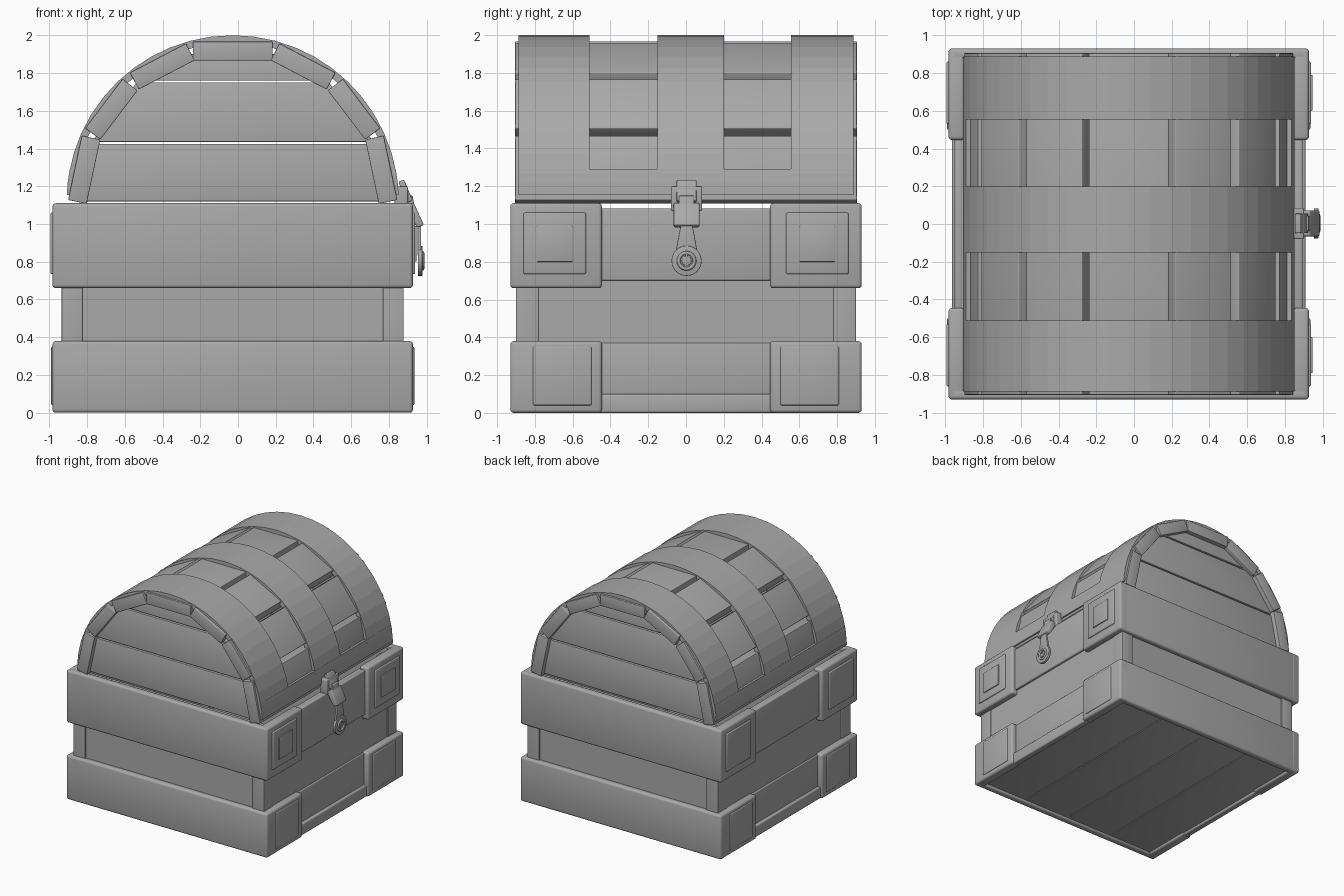
import bpy, bmesh, math
from mathutils import Matrix

cube = bpy.data.objects.get("Cube")
if cube:
    bpy.data.objects.remove(cube, do_unlink=True)

grey = bpy.data.materials.new("plain_grey")
grey.use_nodes = True
COLOUR = (0.4, 0.4, 0.4, 1)
grey.diffuse_color = COLOUR
grey.node_tree.nodes["Principled BSDF"].inputs["Base Color"].default_value = COLOUR

CX = -0.028        # middle of the chest body in x
LID_Z = 1.12       # height of the lid's arc centre
SIDES = (-1, 1)


def finish(name, bm, bevel=0.0, smooth=True):
    bmesh.ops.recalc_face_normals(bm, faces=bm.faces)
    if bevel:
        bmesh.ops.bevel(bm, geom=bm.edges[:], offset=bevel, segments=3,
                        profile=0.5, affect='EDGES', clamp_overlap=True)
    mesh = bpy.data.meshes.new(name)
    bm.to_mesh(mesh)
    bm.free()
    mesh.materials.append(grey)
    obj = bpy.data.objects.new(name, mesh)
    bpy.context.collection.objects.link(obj)
    if smooth:
        bpy.ops.object.select_all(action='DESELECT')
        obj.select_set(True)
        bpy.context.view_layer.objects.active = obj
        bpy.ops.object.shade_smooth_by_angle(angle=math.radians(35))
    return obj


def prism(name, points, lo, hi, axis='y', bevel=0.0, smooth=True):
    """Extrude a profile along x or y; the profile's second value is z."""
    bm = bmesh.new()
    place = (lambda u, v, w: (u, w, v)) if axis == 'y' else (lambda u, v, w: (w, u, v))
    a = [bm.verts.new(place(u, v, lo)) for u, v in points]
    b = [bm.verts.new(place(u, v, hi)) for u, v in points]
    bm.faces.new(a)
    bm.faces.new(b)
    for i in range(len(a)):
        j = (i + 1) % len(a)
        bm.faces.new((a[i], a[j], b[j], b[i]))
    return finish(name, bm, bevel, smooth)


def box(name, x, y, z, bevel=0.0):
    x0, x1 = sorted(x)
    y0, y1 = sorted(y)
    return prism(name, [(x0, z[0]), (x1, z[0]), (x1, z[1]), (x0, z[1])],
                 y0, y1, 'y', bevel)


def side(s, inner, outer):
    return (CX + s * inner, CX + s * outer)


def polar(r, degrees):
    a = math.radians(degrees)
    return (CX + r * math.cos(a), LID_Z + r * math.sin(a))


def arch(name, y0, y1, r0, r1, start, end, steps):
    angles = [start + (end - start) * i / steps for i in range(steps + 1)]
    points = [polar(r1, a) for a in angles] + [polar(r0, a) for a in reversed(angles)]
    return prism(name, points, y0, y1, smooth=False)


# Body walls, floor boards and corner posts
for s in SIDES:
    box("body_side_wall", side(s, 0.86, 0.9), (-0.88, 0.88), (0.02, 1.08))
    box("body_end_wall", (CX - 0.9, CX + 0.9), (s * 0.845, s * 0.885), (0.02, 1.1))
    for t in SIDES:
        box("corner_post", side(s, 0.795, 0.906), (t * 0.78, t * 0.9), (0.03, 1.05), 0.006)
for i in range(4):
    x = CX - 0.9 + i * 0.45
    box("floor_board", (x + 0.003, x + 0.447), (-0.88, 0.88), (0.02, 0.07), 0.004)

# Thick wraparound bands at both ends, with corner brackets
for level, z in (("lower", (0.0, 0.38)), ("upper", (0.66, 1.11))):
    for t in SIDES:
        box(level + "_end_band", (CX - 0.945, CX + 0.945), (t * 0.87, t * 0.93), z, 0.018)
        for s in SIDES:
            box(level + "_corner_bracket", side(s, 0.87, 0.955),
                (t * 0.445, t * 0.93), z, 0.018)

# Rails and panels between the brackets
for s in SIDES:
    box("lower_rail", side(s, 0.88, 0.937), (-0.47, 0.47), (0.0, 0.1), 0.012)
    box("lower_panel", side(s, 0.88, 0.912), (-0.46, 0.46), (0.08, 0.37), 0.006)
    box("upper_panel", side(s, 0.88, 0.922), (-0.46, 0.46), (0.7, 1.082), 0.01)

# Raised plates on the brackets
for s in SIDES:
    for t in SIDES:
        box("lower_plate", side(s, 0.94, 0.962), (t * 0.5, t * 0.81), (0.04, 0.35), 0.007)
        box("upper_plate", side(s, 0.94, 0.966), (t * 0.53, t * 0.86), (0.735, 1.06), 0.008)
        if s > 0:
            box("upper_stud", side(s, 0.955, 0.974), (t * 0.6, t * 0.79), (0.8, 0.99), 0.005)

# Lid: flat planks following the arc
R = 0.872
for a, b in ((0.5, 23.5), (26.4, 48), (51.4, 73.5), (76, 104),
             (106.5, 128.6), (132, 153.6), (156.5, 179.5)):
    mid = math.radians((a + b) / 2)
    dx, dz = -0.1 * math.cos(mid), -0.1 * math.sin(mid)
    p, q = polar(R, a), polar(R, b)
    prism("lid_plank", [p, q, (q[0] + dx, q[1] + dz), (p[0] + dx, p[1] + dz)],
          -0.905, 0.905, bevel=0.005)

# Lid: three curved straps and the lengthwise rails at the rim
for y0, y1 in ((-0.887, -0.51), (-0.15, 0.2), (0.555, 0.887)):
    arch("lid_strap", y0, y1, 0.84, 0.88, 2.25, 177.75, 24)
arch("lid_rim_rail", -0.885, 0.885, 0.84, 0.88, 2.25, 11.2, 2)
arch("lid_rim_rail", -0.885, 0.885, 0.84, 0.88, 168.8, 177.75, 2)

# Lid: horizontal boards closing each end
for t in SIDES:
    for h0, h1 in ((0.0, 0.305), (0.315, 0.63), (0.64, 0.78)):
        w0, w1 = (math.sqrt(0.81 ** 2 - h * h) for h in (h0, h1))
        y0, y1 = sorted((t * 0.82, t * 0.865))
        prism("lid_end_board", [(CX - w0, LID_Z + h0), (CX + w0, LID_Z + h0),
                                (CX + w1, LID_Z + h1), (CX - w1, LID_Z + h1)],
              y0, y1, bevel=0.005)

# Latch: hinged hasp pieces
LY = 0.003
hasp = [(0.85, 1.225), (0.88, 1.235), (0.925, 1.125), (0.89, 1.11)]
prism("hasp_top", hasp, LY - 0.052, LY + 0.052, bevel=0.006)
box("hasp_base", (0.83, 0.9), (LY - 0.083, LY + 0.083), (1.07, 1.2), 0.008)
prism("hasp_knuckle", [(0.885, 1.09), (0.93, 1.115), (0.985, 0.995), (0.95, 0.98)],
      LY - 0.068, LY + 0.068, bevel=0.008)
prism("hasp_link", [(0.885, 1.15), (0.925, 1.15), (0.94, 1.07), (0.9, 1.07)],
      LY - 0.04, LY + 0.04, bevel=0.005)
prism("latch_strap", [(LY - 0.03, 1.0), (LY + 0.03, 1.0),
                      (LY + 0.062, 0.83), (LY - 0.062, 0.83)],
      0.952, 0.97, 'x', 0.004)


# Latch: round lock plate with a raised ring and a keyhole boss
def disc(name, radius, depth, x, bevel=0.004):
    bm = bmesh.new()
    bmesh.ops.create_cone(bm, cap_ends=True, segments=24, radius1=radius,
                          radius2=radius, depth=depth,
                          matrix=Matrix.Translation((x, LY, 0.805))
                          @ Matrix.Rotation(math.pi / 2, 4, 'Y'))
    finish(name, bm, bevel)


disc("lock_plate", 0.08, 0.024, 0.965)
disc("lock_boss", 0.026, 0.03, 0.968)
bpy.ops.mesh.primitive_torus_add(major_radius=0.042, minor_radius=0.01,
                                 major_segments=24, minor_segments=8,
                                 location=(0.977, LY, 0.805),
                                 rotation=(0, math.pi / 2, 0))
ring = bpy.context.object
ring.name = "lock_ring"
ring.data.materials.append(grey)
bpy.ops.object.shade_smooth_by_angle(angle=math.radians(60))
box("keyhole_slot", (0.98, 0.986), (LY - 0.006, LY + 0.006), (0.805, 0.84))
